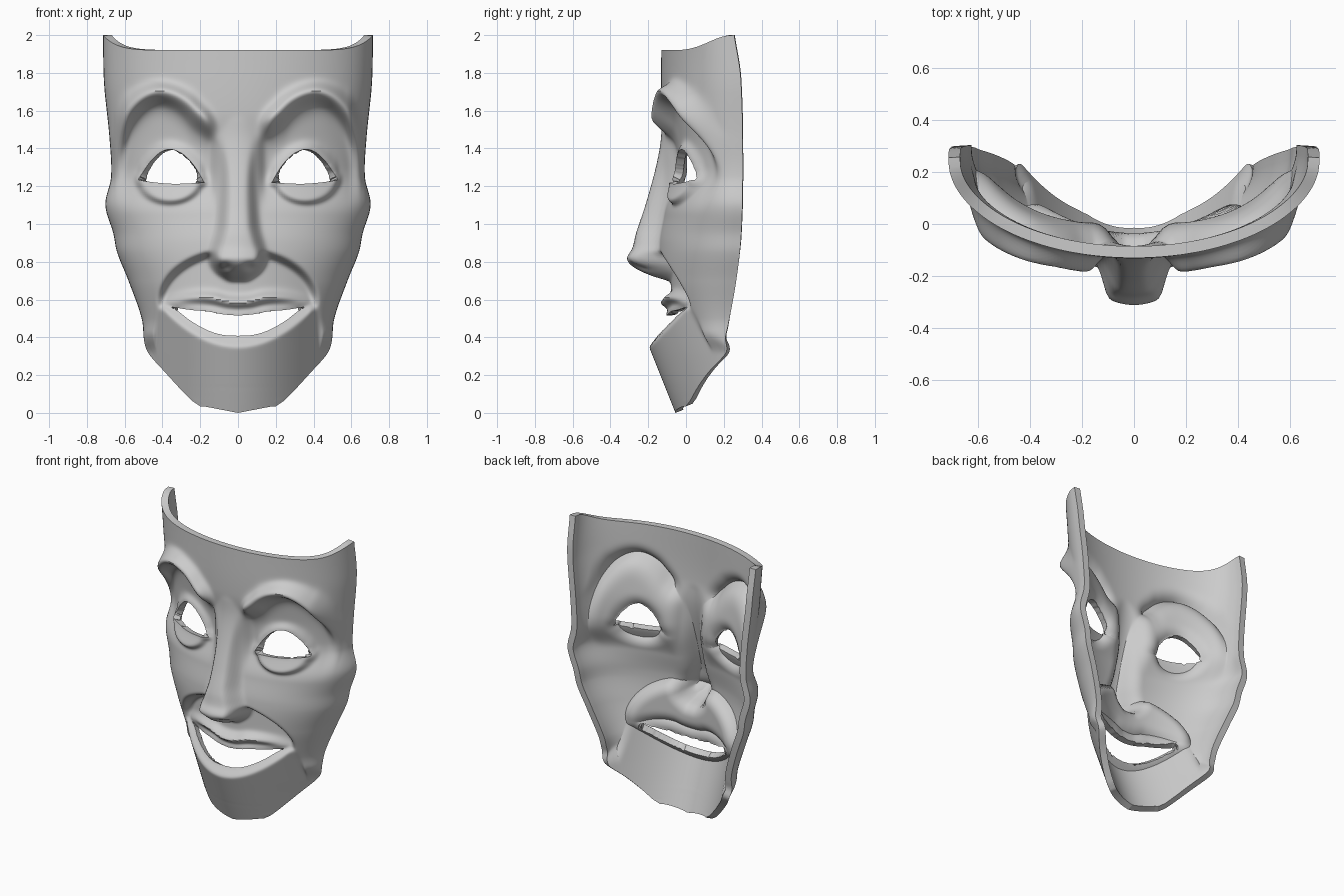
import bpy, bmesh, math
from math import exp, sqrt, sin, pi

if "Cube" in bpy.data.objects:
    bpy.data.objects.remove(bpy.data.objects["Cube"])


def tab(t, v):
    """Smooth lookup in a list of (key, value) pairs."""
    if v <= t[0][0]:
        return t[0][1]
    if v >= t[-1][0]:
        return t[-1][1]
    k = 0
    while v > t[k + 1][0]:
        k += 1
    (a, p), (b, q) = t[k], t[k + 1]
    h = b - a
    s0 = s1 = (q - p) / h
    if k > 0:
        s0 = (q - t[k - 1][1]) / (b - t[k - 1][0])
    if k + 2 < len(t):
        s1 = (t[k + 2][1] - p) / (t[k + 2][0] - a)
    f = (v - a) / h
    return (p * (1 + 2 * f) * (1 - f) ** 2 + q * f * f * (3 - 2 * f)
            + h * f * (1 - f) * (s0 * (1 - f) - s1 * f))


def slope(t, v):
    return (tab(t, v + .01) - tab(t, v - .01)) / .02


def soft(t):
    t = max(0.0, min(1.0, t))
    return t * t * (3 - 2 * t)


def mix(a, b, t):
    return a + (b - a) * t


# outline half width, rim depth and cheek/forehead depth by height
WIDTH = [(.035, .2), (.07, .25), (.23, .4), (.31, .47), (.37, .495), (.5, .51), (.7, .58), (.85, .64),
         (.95, .66), (1.1, .702), (1.25, .672), (1.45, .68), (1.75, .71), (1.92, .715)]
RIM = [(.3, .17), (.45, .22), (.85, .285), (1.25, .3), (1.77, .29), (2, .255)]
FRONT = [(.33, -.02), (.45, -.07), (.57, -.12), (.7, -.15), (.9, -.15), (1.05, -.12), (1.2, -.1),
         (1.4, -.105), (1.6, -.13), (2, -.13)]
# nose: ridge profile, flat half width and foot half width by height
NOSE = [(.69, -.1), (.72, -.17), (.76, -.26), (.795, -.305), (.825, -.312), (.87, -.285), (.95, -.265),
        (1.1, -.215), (1.3, -.16), (1.45, -.133), (1.6, -.13)]
NOSE_IN = [(.72, .03), (.76, .07), (.83, .1), (.9, .075), (1.0, .05), (1.3, .05), (1.55, .095)]
NOSE_OUT = [(.7, .07), (.75, .13), (.82, .16), (.88, .155), (.97, .13), (1.1, .115), (1.3, .105), (1.55, .15)]
# brow line, eye opening and mouth opening by |x|
BROW = [(.1, 1.53), (.14, 1.555), (.2, 1.605), (.27, 1.67), (.34, 1.71), (.42, 1.725), (.5, 1.7),
        (.57, 1.64), (.62, 1.56), (.66, 1.47)]
EYE_TOP = [(.18, 1.22), (.21, 1.275), (.25, 1.33), (.3, 1.375), (.36, 1.395), (.41, 1.38),
           (.46, 1.335), (.5, 1.28), (.53, 1.235)]
EYE_LOW = [(.18, 1.22), (.22, 1.217), (.35, 1.213), (.48, 1.225), (.53, 1.235)]
MOUTH_TOP = [(0, .515), (.08, .522), (.16, .537), (.25, .545), (.36, .562)]
MOUTH_LOW = [(0, .408), (.08, .413), (.16, .437), (.25, .487), (.32, .54), (.36, .562)]
LIP = [(0, .583), (.06, .588), (.13, .606), (.22, .61), (.32, .597), (.42, .57)]


def eye_gap(x, z):
    return max(z - tab(EYE_TOP, abs(x)), tab(EYE_LOW, abs(x)) - z)


def mouth_gap(x, z):
    return max(z - tab(MOUTH_TOP, abs(x)), tab(MOUTH_LOW, abs(x)) - z)


def depth(x, z, u):
    """Depth y of the front surface."""
    x = abs(x)
    rim = tab(RIM, z)
    y = rim - (rim - tab(FRONT, z)) * max(0, 1 - u * u) ** .47

    # eye sockets and brows
    d = (z - tab(BROW, x) + .02) / sqrt(1 + slope(BROW, x) ** 2)
    side = soft((x - .1) / .05) * soft((.68 - x) / .1)
    y += .05 * side * soft(-d / .09) * soft((z - 1.05) / .25)
    amp = (.075 + .12 * max(0, x - .3)) * soft((x - .1) / .08) * soft((.68 - x) / .1)
    y -= amp * exp(-(d / (.036 if d > 0 else .075)) ** 2)

    # upper lids and pouches under the eyes
    fade = soft((x - .15) / .05) * soft((.56 - x) / .05)
    g = (z - tab(EYE_TOP, x)) / sqrt(1 + slope(EYE_TOP, x) ** 2)
    if z > 1.2:
        y -= .03 * fade * exp(-((g - .005) / .028) ** 2)
    r = sqrt(((x - .36) / .19) ** 2 + ((z - 1.24) / .145) ** 2)
    y -= .045 * soft((1 - r) / .22) * soft((1.27 - z) / .05)

    # muzzle under the cheek fold, lips and chin
    if z > .58:
        fold = (1 - sqrt((x / .42) ** 2 + ((z - .58) / .285) ** 2)) * .3
    else:
        fold = .42 + (.58 - z) * .15 - x
    m = max(soft(fold / .04 + .3), soft((.44 - z) / .13))
    if m > 0:
        k = (x / .4) ** 2
        upper = -.08 + .13 * k
        lip = max(0, 1 - (x / .43) ** 2)
        upper -= .058 * lip * exp(-((z - tab(LIP, x)) / .028) ** 2)
        upper -= .025 * lip * exp(-((z - tab(MOUTH_TOP, x) - .008) / .02) ** 2)
        chin = -.07 - .4 * (z - .035) + .28 * k
        edge = .35 + .2 * k
        chin += 1.2 * max(0, z - edge) * soft((.42 - x) / .06)
        cut = .5 * (tab(MOUTH_TOP, x) + tab(MOUTH_LOW, x))
        y = mix(y, mix(chin, upper, soft((z - cut) / .04 + .5)), m)

    # nose with nostrils
    if .68 < z < 1.6:
        a, b = tab(NOSE_IN, z), tab(NOSE_OUT, z)
        n = (1 - soft((x - a) / (b - a))) * soft((z - .69) / .03) * soft((1.6 - z) / .06)
        nose = tab(NOSE, z) + 2.2 * x * x
        y = mix(y, min(y, nose), n)
        y += .05 * exp(-((x - .07) / .028) ** 2 - ((z - .77) / .02) ** 2)
    return y


# flat sheet in the mask outline
COLS, ROWS = 150, 200
bm = bmesh.new()
grid, us = [], {}
for j in range(ROWS + 1):
    zr = .035 + (1.92 - .035) * j / ROWS
    row = []
    for i in range(COLS + 1):
        s = 2 * i / COLS - 1
        u = mix(s, sin(s * pi / 2), .75)
        z = zr + .08 * abs(u) ** 10 * soft((zr - 1.7) / .22)
        z -= .035 * max(0, 1 - abs(u) * 1.1) * max(0, 1 - (zr - .035) / .1)
        v = bm.verts.new((u * tab(WIDTH, zr), 0, z))
        us[v] = abs(u)
        row.append(v)
    grid.append(row)
for a, b in zip(grid, grid[1:]):
    for i in range(COLS):
        bm.faces.new((a[i], a[i + 1], b[i + 1], b[i]))

# eye and mouth openings, with the cut edges pulled onto the curves
for gap in (eye_gap, mouth_gap):
    hole = []
    for f in bm.faces:
        c = f.calc_center_median()
        if gap(c.x, c.z) < 0:
            hole.append(f)
    rim_verts = {v for f in hole for v in f.verts}
    bmesh.ops.delete(bm, geom=hole, context='FACES')
    for v in rim_verts:
        if not v.is_valid:
            continue
        for _ in range(3):
            x, z, e = v.co.x, v.co.z, .002
            g = gap(x, z)
            gx = (gap(x + e, z) - gap(x - e, z)) / (2 * e)
            gz = (gap(x, z + e) - gap(x, z - e)) / (2 * e)
            q = max(gx * gx + gz * gz, .5)
            v.co.x -= max(-.008, min(.008, g * gx / q))
            v.co.z -= max(-.008, min(.008, g * gz / q))

# relief, lightly smoothed away from the outer edge
for v in bm.verts:
    v.co.y = depth(v.co.x, v.co.z, us[v])
inner = [v for v in bm.verts if us[v] < .95 and .06 < v.co.z < 1.88]
for _ in range(3):
    bmesh.ops.smooth_vert(bm, verts=inner, factor=.5, use_axis_y=True)

mesh = bpy.data.meshes.new("mask_shell")
bm.to_mesh(mesh)
bm.free()
mask = bpy.data.objects.new("mask_shell", mesh)
bpy.context.collection.objects.link(mask)

# wall thickness
wall = mask.modifiers.new("wall", 'SOLIDIFY')
wall.thickness = .045
wall.offset = -1
bpy.context.view_layer.objects.active = mask
mask.select_set(True)
bpy.ops.object.modifier_apply(modifier="wall")
bpy.ops.object.shade_smooth_by_angle(angle=math.radians(40))
